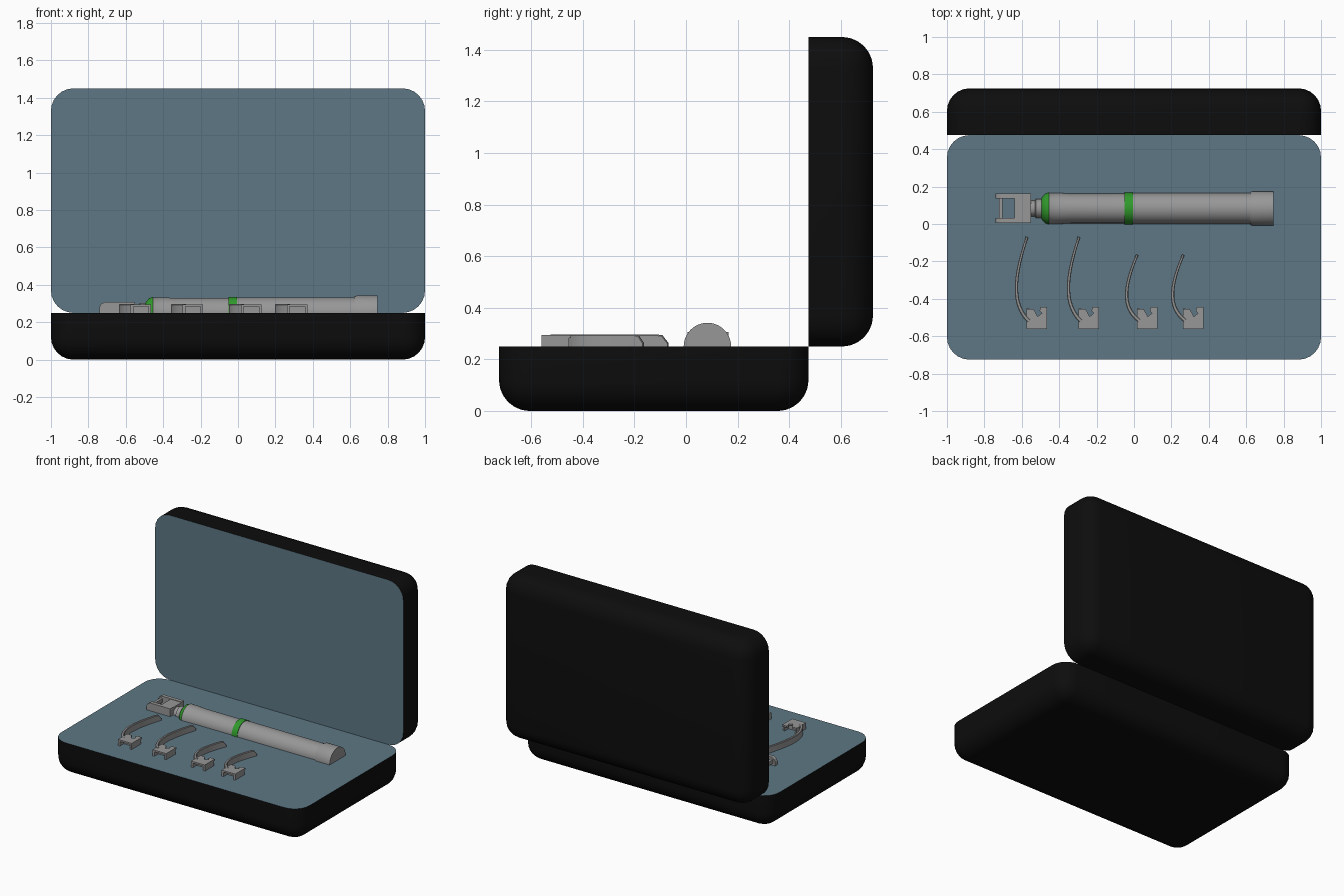
import bpy, bmesh, math
from mathutils import Vector, Matrix
from mathutils.geometry import interpolate_bezier

if "Cube" in bpy.data.objects:
    bpy.data.objects.remove(bpy.data.objects["Cube"], do_unlink=True)


def material(name, rgb):
    m = bpy.data.materials.new(name)
    m.use_nodes = True
    colour = (*rgb, 1)
    m.diffuse_color = colour
    m.node_tree.nodes["Principled BSDF"].inputs["Base Color"].default_value = colour
    return m


BLACK = material("case black", (0.004, 0.004, 0.004))
BLUE = material("lining slate blue", (0.11, 0.185, 0.235))
GREY = material("instrument grey", (0.31, 0.31, 0.31))
GREEN = material("ring green", (0.03, 0.32, 0.025))

TOP = 0.25        # height of the lining
SINK = 0.005      # how far the tools sit into the lining


def finish(name, bm, mats, smooth=True):
    bmesh.ops.recalc_face_normals(bm, faces=bm.faces)
    mesh = bpy.data.meshes.new(name)
    bm.to_mesh(mesh)
    bm.free()
    for m in mats:
        mesh.materials.append(m)
    ob = bpy.data.objects.new(name, mesh)
    bpy.context.collection.objects.link(ob)
    if smooth:
        bpy.ops.object.select_all(action="DESELECT")
        ob.select_set(True)
        bpy.context.view_layer.objects.active = ob
        bpy.ops.object.shade_smooth_by_angle(angle=math.radians(35))
    return ob


def case_half(name):
    """Rounded tray with its flat lined side on local z = 0."""
    bm = bmesh.new()
    bmesh.ops.create_cube(bm, size=1, matrix=Matrix.Translation((0, 0, -TOP / 2))
                          @ Matrix.Diagonal((2, 1.2, TOP, 1)))
    rounded = [e for e in bm.edges if min(v.co.z for v in e.verts) < -0.1]
    bmesh.ops.bevel(bm, geom=rounded, offset=0.12, segments=6,
                    profile=0.5, affect="EDGES")
    bm.normal_update()
    for f in bm.faces:
        f.material_index = int(f.calc_center_median().z > -0.001)
    return finish(name, bm, [BLACK, BLUE])


def prism(bm, points, direction):
    """Extrude a closed outline along a vector."""
    face = bm.faces.new([bm.verts.new(p) for p in points])
    grown = bmesh.ops.extrude_face_region(bm, geom=[face], use_keep_orig=True)
    verts = [g for g in grown["geom"] if isinstance(g, bmesh.types.BMVert)]
    bmesh.ops.translate(bm, verts=verts, vec=direction)


def box(bm, low, high):
    (x0, y0, z0), (x1, y1, z1) = low, high
    prism(bm, [(x0, y0, z0), (x1, y0, z0), (x1, y1, z0), (x0, y1, z0)], (0, 0, z1 - z0))


# Case
case_half("case_base").location = (0, -0.125, TOP)
lid = case_half("case_lid")
lid.location = (0, 0.475, 0.85)
lid.rotation_euler.x = math.pi / 2

# Handle, turned around its long axis and half sunk in the lining
AXIS_Y = 0.083
profile = [(-0.56, 0), (-0.56, 0.043), (-0.53, 0.043), (-0.525, 0.052), (-0.495, 0.052),
           (-0.49, 0.062), (-0.475, 0.078), (-0.455, 0.085),
           (-0.45, 0.083), (-0.40, 0.083), (-0.34, 0.079), (-0.05, 0.079),
           (-0.05, 0.086), (-0.005, 0.086), (-0.005, 0.082), (0.62, 0.082),
           (0.62, 0.086), (0.635, 0.092), (0.745, 0.092), (0.745, 0)]
bm = bmesh.new()
ring = [bm.verts.new((x, 0, r)) for x, r in profile]
edges = [bm.edges.new(pair) for pair in zip(ring, ring[1:])]
bmesh.ops.spin(bm, geom=ring + edges, cent=(0, 0, 0), axis=(1, 0, 0),
               angle=math.tau, steps=40, use_duplicate=False)
bmesh.ops.remove_doubles(bm, verts=bm.verts, dist=0.0005)
for f in bm.faces:
    x = f.calc_center_median().x
    f.material_index = int(-0.494 < x < -0.453 or -0.051 < x < -0.004)
finish("handle", bm, [GREY, GREEN]).location = (0, AXIS_Y, TOP)

# Fork head: two rounded side arms, a solid block and a cross bar
bm = bmesh.new()
arm = [(-0.55, TOP - SINK), (-0.74, TOP - SINK), (-0.74, 0.282), (-0.732, 0.297),
       (-0.715, 0.307), (-0.55, 0.307)]
for y in (0.005, 0.137):
    prism(bm, [(x, y, z) for x, z in arm], (0, 0.027, 0))
box(bm, (-0.64, 0.03, TOP - SINK), (-0.551, 0.14, 0.304))
box(bm, (-0.722, 0.03, 0.265), (-0.703, 0.14, 0.292))
finish("fork_head", bm, [GREY], smooth=False)


def blade(name, x, length):
    """Upright curved strip with a rounded tip."""
    ends = [Vector((-0.043, -0.016)), Vector((-0.13, 0.07)),
            Vector((-0.13, 0.2)), Vector((-0.053, 0.433))]
    path = interpolate_bezier(*[Vector((p.x, p.y * length)) for p in ends], 32)
    tip, radius, height = path[-1].y, 0.04, 0.047
    bm = bmesh.new()
    rows = []
    for i, p in enumerate(path):
        run = path[min(i + 1, 31)] - path[max(i - 1, 0)]
        side = Vector((-run.y, run.x)).normalized() * (0.011 - 0.004 * i / 31)
        t = max(0, (p.y - tip + radius) / radius)
        h = height - radius * 0.8 * (1 - math.sqrt(max(0, 1 - t * t)))
        corners = [(p + side, -SINK), (p - side, -SINK), (p - side, h - 0.004),
                   (p - side * 0.6, h), (p + side * 0.6, h), (p + side, h - 0.004)]
        rows.append([bm.verts.new((q.x, q.y, z)) for q, z in corners])
    for a, b in zip(rows, rows[1:]):
        for k in range(6):
            n = (k + 1) % 6
            bm.faces.new((a[k], a[n], b[n], b[k]))
    bm.faces.new(rows[0])
    bm.faces.new(rows[-1])
    finish(name, bm, [GREY]).location = (x, -0.503, TOP)


def mount(name, x):
    """Notched top plate on two legs and a rear wall, open at the front."""
    plan = [(-0.055, -0.058), (0.055, -0.058), (0.055, 0.058), (0.02, 0.058),
            (0.014, 0.04), (0.026, 0.026), (0.004, 0.008), (-0.008, 0.03), (-0.018, 0.048),
            (-0.055, 0.05)]
    bm = bmesh.new()
    prism(bm, [(px, py, 0.033) for px, py in plan], (0, 0, 0.012))
    for x0 in (-0.055, 0.041):
        box(bm, (x0, -0.058, -SINK), (x0 + 0.014, 0.05, 0.033))
    box(bm, (-0.041, -0.012, -SINK), (0.041, 0.005, 0.033))
    finish(name, bm, [GREY], smooth=False).location = (x, -0.503, TOP)


# Row of spare blades: two long, two short
for i, (x, length) in enumerate([(-0.519, 1), (-0.241, 1), (0.07, 0.78), (0.316, 0.78)], 1):
    blade(f"blade_{i}", x, length)
    mount(f"blade_mount_{i}", x)
